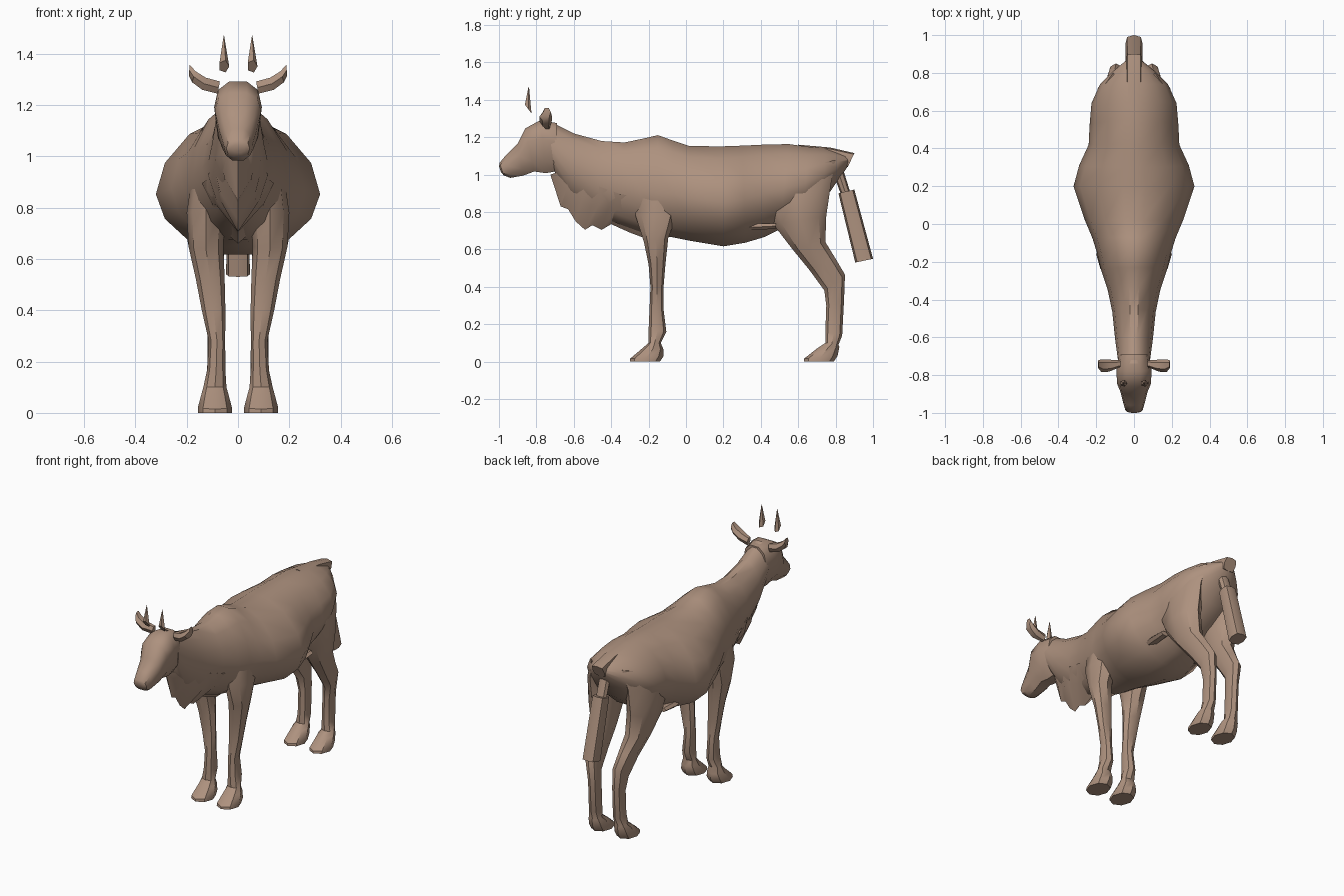
import bpy, bmesh, math
from mathutils import Vector

hide = bpy.data.materials.new("tan hide")
hide.diffuse_color = (0.42, 0.285, 0.21, 1)


def finish(name, bm, angle=40):
    bmesh.ops.recalc_face_normals(bm, faces=bm.faces)
    me = bpy.data.meshes.new(name)
    bm.to_mesh(me)
    bm.free()
    me.materials.append(hide)
    ob = bpy.data.objects.new(name, me)
    bpy.context.collection.objects.link(ob)
    bpy.ops.object.select_all(action='DESELECT')
    ob.select_set(True)
    bpy.context.view_layer.objects.active = ob
    bpy.ops.object.shade_smooth_by_angle(angle=math.radians(angle))
    return ob


def loft(name, rings, n=10, power=2.0, angle=40):
    """Skin rings given as (upper point, lower point, side vector, widest fraction)."""
    bm = bmesh.new()
    loops = []
    for a, b, side, m in rings:
        a, b, side = Vector(a), Vector(b), Vector(side)
        mid = a.lerp(b, m)
        loop = []
        for i in range(n):
            t = 2 * math.pi * i / n
            c, s = math.cos(t), math.sin(t)
            c = math.copysign(abs(c) ** (2 / power), c)
            s = math.copysign(abs(s) ** (2 / power), s)
            p = mid + side * c + ((a - mid) * s if s > 0 else (b - mid) * -s)
            loop.append(bm.verts.new(p))
        loops.append(loop)
    for l1, l2 in zip(loops, loops[1:]):
        for i in range(n):
            j = (i + 1) % n
            bm.faces.new((l1[i], l1[j], l2[j], l2[i]))
    bm.faces.new(loops[0])
    bm.faces.new(loops[-1])
    return finish(name, bm, angle)


def side_rings(rows, sx=1):
    """Rows of (y, z upper, y, z lower, half width, x centre, widest fraction)."""
    return [((sx * x, ay, az), (sx * x, by, bz), (w, 0, 0), m)
            for ay, az, by, bz, w, x, m in rows]


# Trunk and neck, from rump to poll
trunk = [
    (.88, 1.10, .87, 1.05, .03, .5), (.82, 1.12, .80, .95, .11, .5),
    (.74, 1.145, .74, .86, .18, .5), (.65, 1.155, .63, .77, .225, .52),
    (.55, 1.17, .50, .70, .235, .52), (.42, 1.168, .42, .66, .24, .53),
    (.30, 1.163, .32, .63, .29, .55), (.20, 1.16, .20, .61, .32, .56),
    (.02, 1.16, .02, .64, .26, .55), (-.07, 1.19, -.08, .66, .22, .55),
    (-.15, 1.22, -.16, .67, .195, .58), (-.23, 1.20, -.25, .69, .175, .55),
    (-.33, 1.178, -.36, .73, .14, .5), (-.45, 1.185, -.48, .78, .115, .5),
    (-.60, 1.225, -.62, .88, .10, .5), (-.74, 1.295, -.70, 1.0, .085, .5)]
loft("trunk", side_rings([(a, b, c, d, w, 0, m) for a, b, c, d, w, m in trunk]),
     n=14, power=1.8)

# Head
head = [
    (-.69, 1.28, -.70, 1.01, .08, 0, .4), (-.78, 1.295, -.75, 1.0, .093, 0, .35),
    (-.86, 1.25, -.81, 1.01, .09, 0, .3), (-.90, 1.17, -.87, .99, .072, 0, .4),
    (-.96, 1.11, -.94, .98, .056, 0, .5), (-.997, 1.065, -.975, .995, .046, 0, .5),
    (-1.0, 1.045, -.99, 1.015, .03, 0, .5)]
loft("head", side_rings(head), n=10, power=2.4)

# Dewlap: jagged pleated skin hanging under the neck
hem = [(-.725, 1.0), (-.67, .83), (-.63, .815), (-.59, .75), (-.54, .705),
       (-.50, .73), (-.45, .705), (-.40, .735), (-.30, .69), (-.22, .66)]
bm = bmesh.new()
cols = []
for i, (y, z) in enumerate(hem):
    f = i / (len(hem) - 1)
    w = .05 + .10 * f + (.012 if i % 2 else 0)
    top = 1.02 - .16 * f
    mid = (top + z) / 2
    cols.append([bm.verts.new(p) for p in (
        (-w, y + .05, top), (-w * .72, y + .03, mid), (0, y, z),
        (w * .72, y + .03, mid), (w, y + .05, top))])
for c1, c2 in zip(cols, cols[1:]):
    for i in range(5):
        bm.faces.new((c1[i], c1[(i + 1) % 5], c2[(i + 1) % 5], c2[i]))
bm.faces.new(cols[0])
bm.faces.new(cols[-1])
finish("dewlap", bm, 30)

front_leg = [
    (-.26, .95, -.02, .95, .05, .125, .5), (-.27, .78, -.05, .78, .075, .125, .5),
    (-.225, .64, -.095, .66, .068, .125, .5), (-.20, .52, -.11, .52, .056, .108, .5),
    (-.19, .40, -.12, .40, .046, .095, .5), (-.195, .28, -.12, .28, .032, .082, .5),
    (-.20, .17, -.105, .16, .036, .085, .5), (-.20, .10, -.135, .10, .045, .09, .5),
    (-.235, .07, -.12, .065, .054, .09, .5), (-.30, .015, -.12, .03, .066, .09, .5),
    (-.30, 0, -.14, 0, .066, .09, .5)]
hind_leg = [
    (.40, .98, .80, 1.08, .06, .11, .5), (.40, .86, .775, .95, .08, .135, .5),
    (.47, .73, .75, .78, .08, .135, .5), (.57, .60, .745, .64, .066, .12, .5),
    (.66, .49, .80, .55, .05, .105, .5), (.74, .38, .85, .465, .042, .095, .5),
    (.75, .30, .845, .33, .034, .085, .5), (.745, .16, .835, .14, .035, .085, .5),
    (.745, .10, .815, .09, .043, .09, .5), (.70, .07, .82, .08, .052, .09, .5),
    (.63, .015, .81, .03, .062, .09, .5), (.63, 0, .79, 0, .062, .09, .5)]

for side, sx in (("left", -1), ("right", 1)):
    # Legs with hooves
    loft("front_leg_" + side, side_rings(front_leg, sx), n=8)
    loft("hind_leg_" + side, side_rings(hind_leg, sx), n=8)

    # Ears
    loft("ear_" + side, [
        ((sx * .07, -.74, 1.295), (sx * .08, -.74, 1.24), (0, .018, 0), .5),
        ((sx * .125, -.75, 1.31), (sx * .14, -.75, 1.255), (0, .032, 0), .5),
        ((sx * .165, -.75, 1.335), (sx * .18, -.75, 1.285), (0, .034, 0), .5),
        ((sx * .188, -.745, 1.36), (sx * .192, -.74, 1.31), (0, .02, 0), .5)], n=6)

    # Horns: slim spikes above the poll
    loft("horn_" + side, [
        ((sx * .055, -.862, 1.375), (sx * .055, -.825, 1.325), (.021, 0, 0), .5),
        ((sx * .055, -.842, 1.47), (sx * .055, -.839, 1.468), (.001, 0, 0), .5)], n=5)

    # Flank fold beside the belly
    loft("flank_fold_" + side, side_rings([
        (.30, .725, .30, .705, .02, .16, .5), (.38, .74, .38, .70, .035, .165, .5),
        (.48, .74, .48, .71, .03, .165, .5)], sx), n=6)

# Tail in three pieces
loft("tail_base", side_rings([
    (.60, 1.16, .62, 1.08, .04, 0, .5), (.77, 1.145, .77, 1.05, .042, 0, .5),
    (.90, 1.115, .865, 1.04, .042, 0, .5)]), n=8, power=4)
loft("tail_upper", side_rings([
    (.83, 1.06, .775, 1.04, .035, 0, .5), (.88, .90, .83, .89, .035, 0, .5)]), n=8)
loft("tail_lower", side_rings([
    (.90, .92, .815, .90, .044, 0, .5), (1.0, .55, .905, .53, .046, 0, .5)]),
    n=8, power=3)
